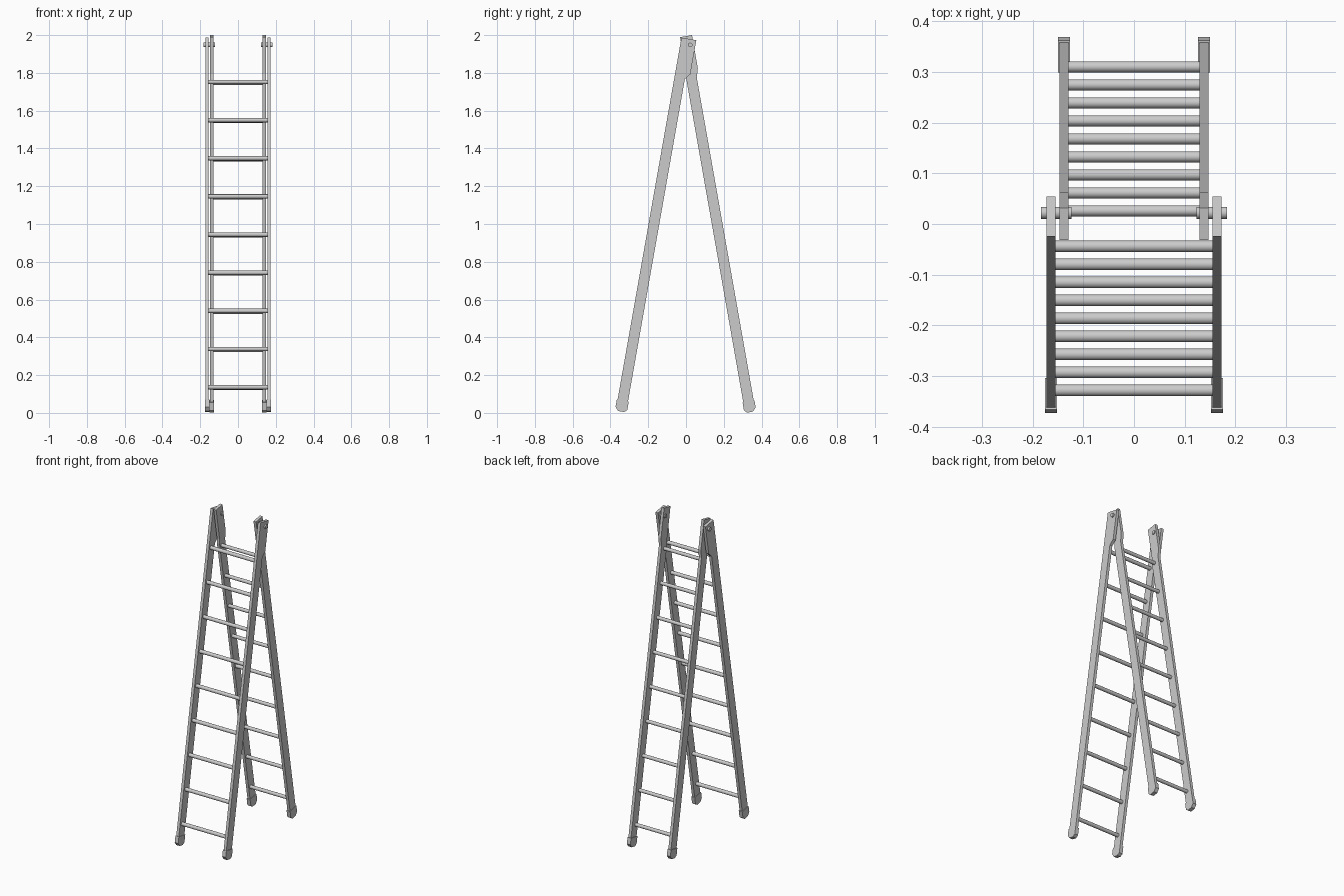
import bpy, bmesh, math
from mathutils import Vector, Matrix

cube = bpy.data.objects.get("Cube")
if cube:
    bpy.data.objects.remove(cube, do_unlink=True)

metal = bpy.data.materials.new("brushed_grey")
metal.use_nodes = True
GREY = (0.6, 0.6, 0.6, 1)
metal.diffuse_color = GREY
metal.node_tree.nodes["Principled BSDF"].inputs["Base Color"].default_value = GREY

LEAN = math.radians(10)


def finish(bm, name):
    bmesh.ops.recalc_face_normals(bm, faces=bm.faces)
    mesh = bpy.data.meshes.new(name)
    bm.to_mesh(mesh)
    bm.free()
    mesh.materials.append(metal)
    obj = bpy.data.objects.new(name, mesh)
    bpy.context.collection.objects.link(obj)
    return obj


def slab(name, outline, x, width):
    """Extrude a (y, z) outline sideways, centred on x."""
    bm = bmesh.new()
    face = bm.faces.new([bm.verts.new((x - width / 2, y, z)) for y, z in outline])
    out = bmesh.ops.extrude_face_region(bm, geom=[face])["geom"]
    verts = [v for v in out if isinstance(v, bmesh.types.BMVert)]
    bmesh.ops.translate(bm, verts=verts, vec=(width, 0, 0))
    return finish(bm, name)


def rod(name, center, length, radius, sides=20):
    """Cylinder lying along x."""
    bm = bmesh.new()
    bmesh.ops.create_cone(bm, cap_ends=True, segments=sides, radius1=radius,
                          radius2=radius, depth=length,
                          matrix=Matrix.Translation(Vector(center))
                          @ Matrix.Rotation(math.pi / 2, 4, 'Y'))
    for f in bm.faces:
        f.smooth = len(f.verts) == 4
    for e in bm.edges:
        e.smooth = all(len(f.verts) == 4 for f in e.link_faces)
    return finish(bm, name)


def section(name, facing, base_y, base_z, rail_x, rail, rung_y, rung_z, rung_r):
    """One leaning ladder; facing is +1 when its top leans towards the back."""
    def place(points):
        return [(base_y + facing * (s * math.sin(LEAN) + t * math.cos(LEAN)),
                 base_z + s * math.cos(LEAN) - t * math.sin(LEAN)) for s, t in points]

    foot = [(-0.022, -0.014), (-0.022, 0.017), (-0.008, 0.032), (0.036, 0.032),
            (0.036, -0.032), (-0.003, -0.032)]
    for side, label in ((1, "left"), (-1, "right")):
        slab(f"{name}_{label}_rail", place(rail), side * rail_x, 0.018)
        slab(f"{name}_{label}_foot", place(foot), side * rail_x, 0.024)
    for i in range(9):
        z = rung_z + i * 0.202
        y = rung_y + facing * i * 0.0355
        rod(f"{name}_rung_{i + 1}", (0, y, z), 2 * rail_x - 0.012, rung_r)


# Rails widen into hinge plates at the top, on the rear edge of each section
front_rail = [(0, -0.028), (0, 0.028), (1.77, 0.028), (1.80, 0.052),
              (1.983, 0.052), (1.983, -0.028)]
back_rail = [(0, -0.028), (0, 0.028), (1.77, 0.028), (1.80, 0.022),
             (1.997, 0.022), (1.997, -0.042), (1.82, -0.042), (1.77, -0.028)]

section("front", 1, -0.341, 0.029, 0.164, front_rail, -0.328, 0.136, 0.0115)
section("back", -1, 0.337, 0.026, 0.138, back_rail, 0.310, 0.131, 0.0108)

# Hinge bolts joining the two sections
for side, label in ((1, "left"), (-1, "right")):
    rod(f"{label}_hinge_bolt", (side * 0.153, 0.022, 1.948), 0.060, 0.012, 16)
